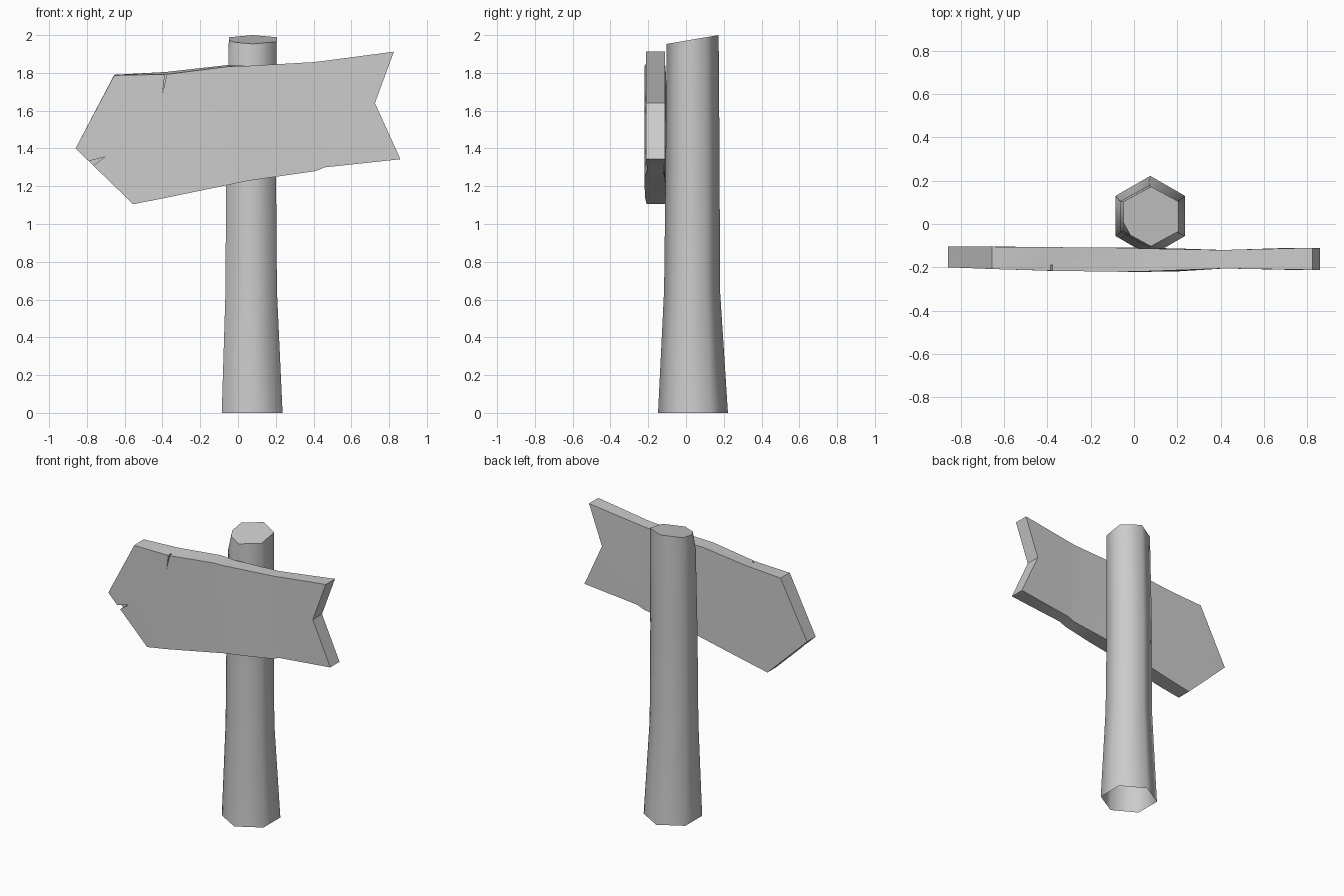
import bpy, bmesh, math
from mathutils import Vector

old = bpy.data.objects.get("Cube")
if old:
    bpy.data.objects.remove(old, do_unlink=True)

grey = bpy.data.materials.new("plain grey")
grey.use_nodes = True
colour = (0.6, 0.6, 0.6, 1)
grey.diffuse_color = colour
grey.node_tree.nodes["Principled BSDF"].inputs["Base Color"].default_value = colour


def make_object(name, bm):
    bmesh.ops.recalc_face_normals(bm, faces=bm.faces)
    mesh = bpy.data.meshes.new(name)
    bm.to_mesh(mesh)
    bm.free()
    mesh.materials.append(grey)
    obj = bpy.data.objects.new(name, mesh)
    bpy.context.collection.objects.link(obj)
    return obj


def activate(obj):
    bpy.ops.object.select_all(action='DESELECT')
    obj.select_set(True)
    bpy.context.view_layer.objects.active = obj


def shade(obj, degrees):
    activate(obj)
    bpy.ops.object.shade_smooth_by_angle(angle=math.radians(degrees))


def slice_off(bm, point, normal):
    """Cut away everything beyond a plane and cap the cut."""
    cut = bmesh.ops.bisect_plane(bm, geom=bm.verts[:] + bm.edges[:] + bm.faces[:],
                                 plane_co=point, plane_no=normal, clear_outer=True)
    edges = [e for e in cut["geom_cut"] if isinstance(e, bmesh.types.BMEdge)]
    bmesh.ops.contextual_create(bm, geom=edges)


# Post: tapering six-sided tube, open underneath, with a slanted top
bm = bmesh.new()
rings = []
# height, centre x, centre y, half width, half depth
for z, cx, cy, rx, ry in [(0, 0.075, 0.037, 0.161, 0.185),
                          (0.65, 0.07, 0.032, 0.136, 0.148),
                          (1.3, 0.069, 0.035, 0.132, 0.143),
                          (2.1, 0.08, 0.035, 0.126, 0.137)]:
    ring = []
    for i in range(6):
        a = math.radians(60 * i + 30)
        ring.append(bm.verts.new((cx + rx * math.cos(a) / math.cos(math.pi / 6),
                                  cy + ry * math.sin(a), z)))
    rings.append(ring)
for low, high in zip(rings, rings[1:]):
    for i in range(6):
        j = (i + 1) % 6
        bm.faces.new((low[i], low[j], high[j], high[i]))
slice_off(bm, Vector((0.08, 0.172, 2.0)), Vector((0, -0.17, 1)))
# chipped corner near the top
slice_off(bm, Vector((-0.055, -0.035, 1.84)), Vector((-0.85, -0.5, 0.2)))
shade(make_object("post", bm), 65)

# Board: warped arrow plank, columns run from the tip to the forked tail
# top (x, z), middle (x, z), bottom (x, z), front y, back y, drop of front top edge
columns = [
    ((-0.86, 1.40), (-0.86, 1.40), (-0.86, 1.40), -0.200, -0.105, 0.0),
    ((-0.655, 1.79), (-0.62, 1.45), (-0.555, 1.105), -0.208, -0.105, 0.003),
    ((-0.38, 1.805), (-0.39, 1.47), (-0.40, 1.135), -0.216, -0.107, 0.013),
    ((-0.05, 1.842), (0, 1.53), (0.05, 1.228), -0.221, -0.110, 0.008),
    ((0.05, 1.837), (0.13, 1.54), (0.20, 1.25), -0.219, -0.113, 0.0),
    ((0.40, 1.857), (0.40, 1.57), (0.41, 1.28), -0.206, -0.120, 0.0),
    ((0.45, 1.863), (0.45, 1.58), (0.46, 1.30), -0.206, -0.119, 0.0),
    ((0.825, 1.912), (0.725, 1.64), (0.86, 1.343), -0.212, -0.110, 0.0),
]
bm = bmesh.new()
front, back = [], []
for n, (top, mid, low, yf, yb, drop) in enumerate(columns):
    rows = (top, mid, low)
    front.append([bm.verts.new((x, yf, z - (drop if k == 0 else 0)))
                  for k, (x, z) in enumerate(rows)])
    back.append([bm.verts.new((x, yb, z)) for x, z in rows])
last = len(columns) - 1
for i in range(last):
    for grid in (front, back):
        for k in range(2):
            bm.faces.new((grid[i][k], grid[i + 1][k], grid[i + 1][k + 1], grid[i][k + 1]))
    for k in (0, 2):
        bm.faces.new((front[i][k], front[i + 1][k], back[i + 1][k], back[i][k]))
for k in range(2):
    bm.faces.new((front[last][k], front[last][k + 1], back[last][k + 1], back[last][k]))
bmesh.ops.remove_doubles(bm, verts=bm.verts, dist=0.0005)
bmesh.ops.triangulate(bm, faces=[f for f in bm.faces if len(f.verts) > 3])
board = make_object("arrow_board", bm)


def carve_crack(outline, depth):
    """Cut a wedge-shaped split into the front of the board."""
    bm = bmesh.new()
    face = bm.faces.new([bm.verts.new((x, -0.3, z)) for x, z in outline])
    grown = bmesh.ops.extrude_face_region(bm, geom=[face])
    bmesh.ops.translate(bm, vec=(0, 0.3 - 0.21 + depth, 0),
                        verts=[v for v in grown["geom"] if isinstance(v, bmesh.types.BMVert)])
    cutter = make_object("crack_cutter", bm)
    cutter.hide_render = True
    activate(board)
    mod = board.modifiers.new("crack", 'BOOLEAN')
    mod.operation = 'DIFFERENCE'
    mod.solver = 'EXACT'
    mod.object = cutter
    bpy.ops.object.modifier_apply(modifier=mod.name)
    bpy.data.objects.remove(cutter, do_unlink=True)


carve_crack([(-0.86, 1.315), (-0.705, 1.355), (-0.80, 1.285)], 0.04)
carve_crack([(-0.382, 1.83), (-0.40, 1.69), (-0.368, 1.83)], 0.02)
shade(board, 35)
